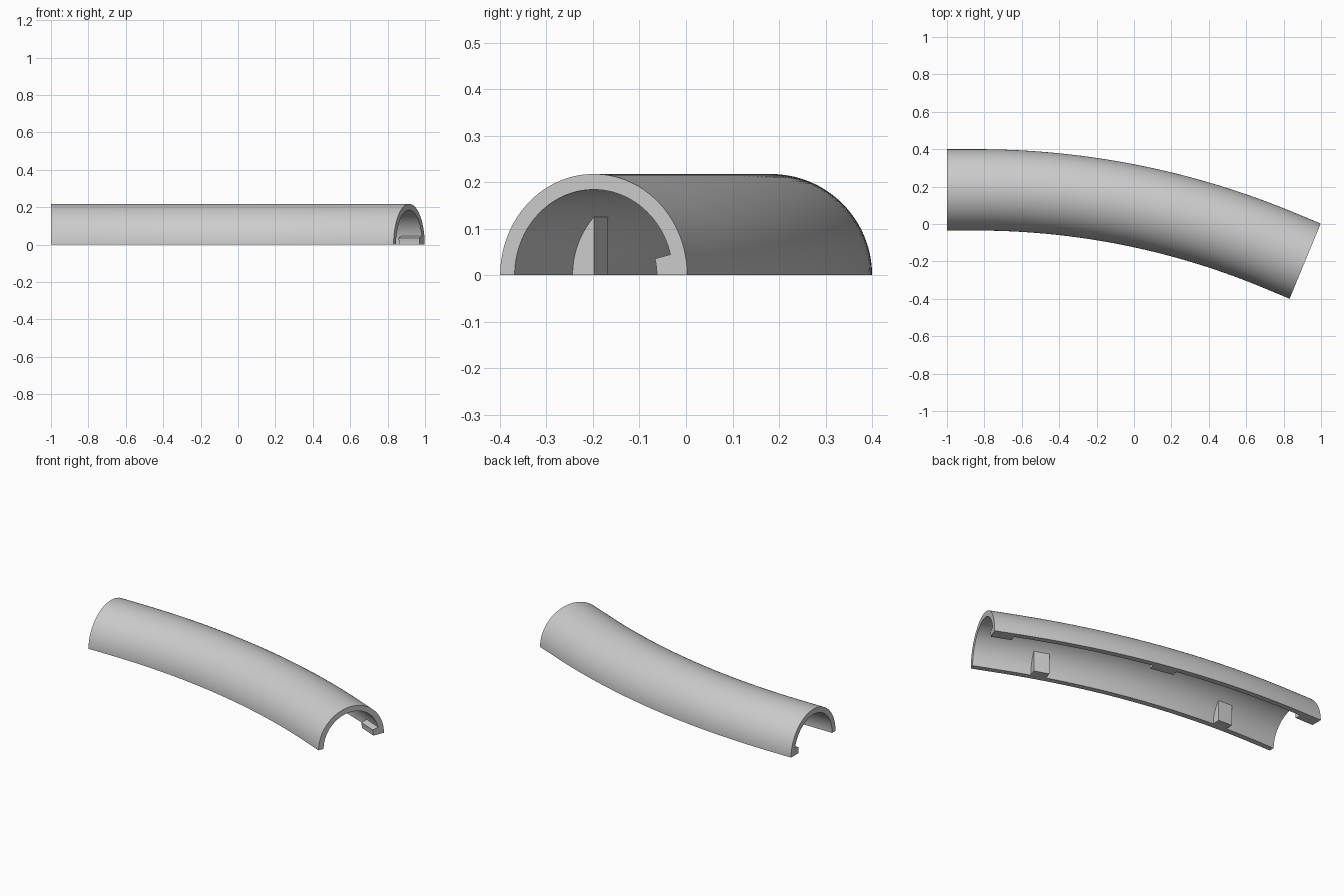
import bpy, bmesh, math

cube = bpy.data.objects.get("Cube")
if cube:
    bpy.data.objects.remove(cube, do_unlink=True)

OUTER, INNER = 0.2175, 0.184        # half-pipe radii
LEAD, BEND = 0.16, 4.2              # straight lead length, bend radius
TURN = math.radians(22.5)
ARC = BEND * TURN
TOTAL = ARC + 2 * LEAD
START_X, START_Y = -1.0, 0.4 - OUTER

grey = bpy.data.materials.new("light grey plastic")
grey.use_nodes = True
colour = (0.6, 0.6, 0.6, 1)
grey.diffuse_color = colour
grey.node_tree.nodes["Principled BSDF"].inputs["Base Color"].default_value = colour


def path(s):
    """Centre position and heading at distance s along the route."""
    a = min(max(s - LEAD, 0), ARC) / BEND
    run = min(s, LEAD)
    tail = max(s - LEAD - ARC, 0)
    x = START_X + run + BEND * math.sin(a) + tail * math.cos(a)
    y = START_Y - BEND * (1 - math.cos(a)) - tail * math.sin(a)
    return x, y, a


def arc(r, a0, a1, n):
    angles = [math.radians(a0 + (a1 - a0) * i / n) for i in range(n + 1)]
    return [(r * math.cos(a), r * math.sin(a)) for a in angles]


def sweep(name, profile, s0, s1, steps):
    """Sweep a closed (sideways, height) profile along the route."""
    bm = bmesh.new()
    stops = {s0 + (s1 - s0) * i / steps for i in range(steps + 1)}
    stops |= {s for s in (LEAD, TOTAL - LEAD) if s0 < s < s1}
    rings = []
    for s in sorted(stops):
        x, y, a = path(s)
        rings.append([bm.verts.new((x + u * math.sin(a), y + u * math.cos(a), h))
                      for u, h in profile])
    n = len(profile)
    for p, q in zip(rings, rings[1:]):
        for i in range(n):
            j = (i + 1) % n
            bm.faces.new((p[i], p[j], q[j], q[i]))
    bm.faces.new(rings[0])
    bm.faces.new(rings[-1])
    bmesh.ops.recalc_face_normals(bm, faces=bm.faces)
    mesh = bpy.data.meshes.new(name)
    bm.to_mesh(mesh)
    bm.free()
    mesh.materials.append(grey)
    obj = bpy.data.objects.new(name, mesh)
    bpy.context.collection.objects.link(obj)
    bpy.ops.object.select_all(action='DESELECT')
    obj.select_set(True)
    bpy.context.view_layer.objects.active = obj
    bpy.ops.object.shade_smooth_by_angle(angle=math.radians(25))
    return obj


# Curved half-pipe shell
sweep("half_pipe_shell", arc(OUTER, 0, 180, 64) + arc(INNER, 180, 0, 64), 0, TOTAL, 40)

# Low ledges along the outer side of the bend
ledge = arc(0.147, 0, 14, 4) + arc(INNER + 0.002, 14, 0, 4)
for name, s0, s1 in (("start_ledge", 0, 0.12),
                     ("middle_ledge", TOTAL / 2 - 0.07, TOTAL / 2 + 0.07),
                     ("end_ledge", TOTAL - 0.12, TOTAL)):
    sweep(name, ledge, s0, s1, 3)

# Tall flat-faced blocks along the inner side of the bend
flat = -0.135
block = [(flat, 0)] + arc(INNER + 0.002, 137.2, 180, 12)
block[1] = (flat, block[1][1])
for name, mid in (("start_block", 0.39), ("end_block", TOTAL - 0.39)):
    sweep(name, block, mid - 0.047, mid + 0.047, 2)
